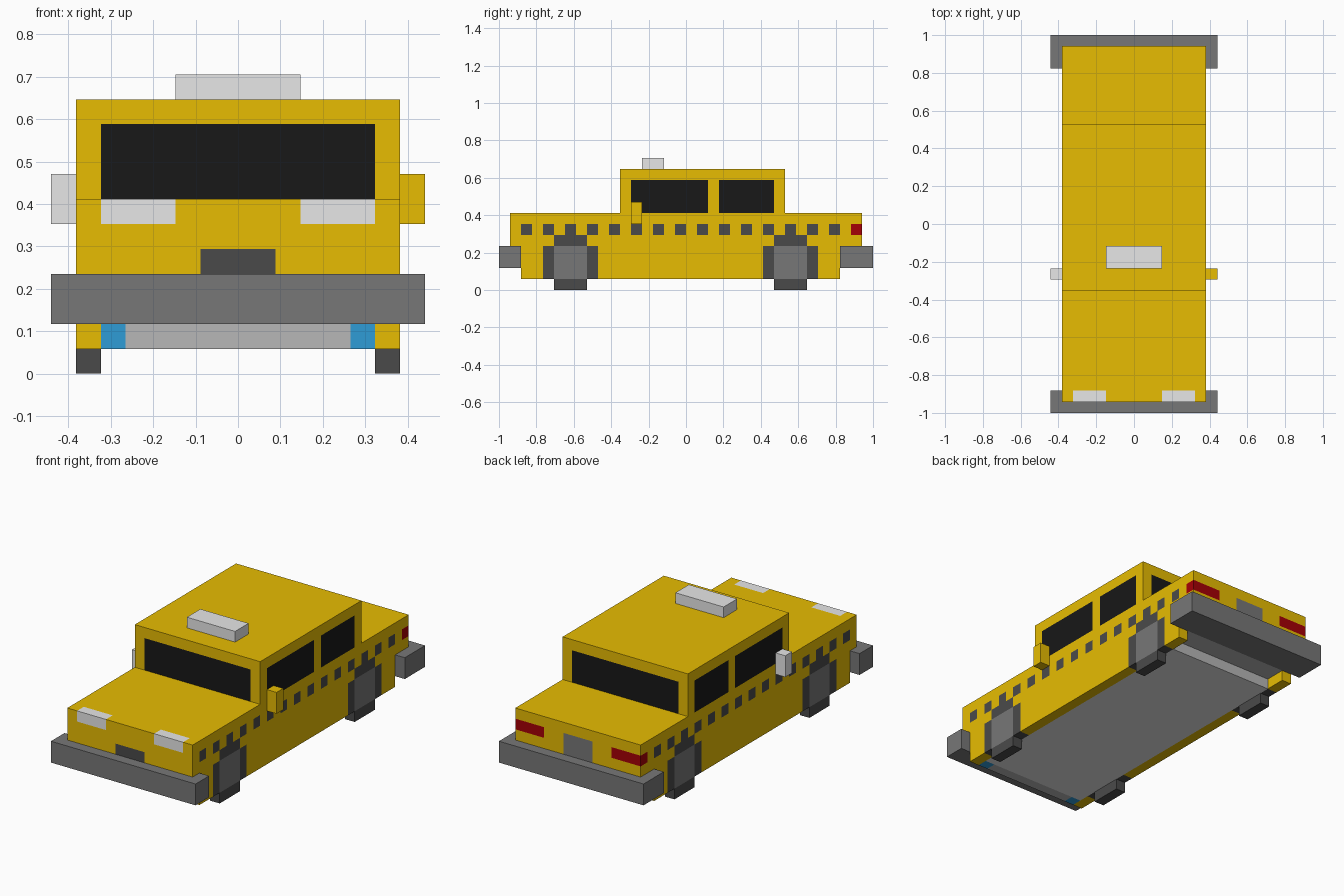
import bpy, bmesh
from mathutils import Vector

if "Cube" in bpy.data.objects:
    bpy.data.objects.remove(bpy.data.objects["Cube"])

U = 1 / 17          # one block of the model's grid, in scene units


def material(name, r, g, b):
    lin = [(c / 255 / 12.92 if c < 11 else ((c / 255 + 0.055) / 1.055) ** 2.4) for c in (r, g, b)]
    m = bpy.data.materials.new(name)
    m.diffuse_color = (*lin, 1)
    m.use_nodes = True
    m.node_tree.nodes["Principled BSDF"].inputs["Base Color"].default_value = m.diffuse_color
    return m


MATS = {n: material(n, *c) for n, c in {
    "yellow": (232, 189, 2), "pale_grey": (232, 232, 232), "floor_grey": (183, 183, 183),
    "mid_grey": (119, 119, 119), "dark_grey": (74, 74, 74), "glass_black": (24, 24, 24),
    "blue": (47, 156, 214), "red": (165, 0, 6)}.items()}


def box(name, lo, hi, colour, paints=()):
    """Box in grid blocks. Each paint (lo, hi, colour) is a region, mirrored in x,
    whose limits are cut into the box and whose faces take its colour."""
    bm = bmesh.new()
    bmesh.ops.create_cube(bm, size=1)
    lo, hi = Vector(lo), Vector(hi)
    for v in bm.verts:
        v.co = [(lo[i] + hi[i]) / 2 + v.co[i] * (hi[i] - lo[i]) for i in range(3)]
    paints = [p for p in paints if p[0][2] < hi.z + 0.01 and p[1][2] > lo.z - 0.01]
    for axis in range(3):
        cuts = {round(c[axis], 1) for p in paints for c in p[:2]}
        if axis == 0:
            cuts |= {-c for c in cuts}
        for c in sorted(cuts):
            if lo[axis] + 0.01 < c < hi[axis] - 0.01:
                co, no = Vector(), Vector()
                co[axis], no[axis] = c, 1
                bmesh.ops.bisect_plane(bm, geom=bm.verts[:] + bm.edges[:] + bm.faces[:],
                                       plane_co=co, plane_no=no)
    names = [colour] + sorted({p[2] for p in paints} - {colour})
    for f in bm.faces:
        c = f.calc_center_median()
        c.x = abs(c.x)
        for a, b, col in paints:
            if all(a[i] - 0.01 < c[i] < b[i] + 0.01 for i in range(3)):
                f.material_index = names.index(col)
    bmesh.ops.scale(bm, vec=(U, U, U), verts=bm.verts)
    me = bpy.data.meshes.new(name)
    bm.to_mesh(me)
    bm.free()
    for n in names:
        me.materials.append(MATS[n])
    ob = bpy.data.objects.new(name, me)
    bpy.context.collection.objects.link(ob)
    return ob


S = 6.5             # half width of the body
WHEELS = {"front": -10.5, "rear": 9.5}

# Wheels painted on the sides: wide tyre, narrower crown, hub
wheel_paint = []
for y in WHEELS.values():
    wheel_paint += [((5.5, y - 2.5, 1), (S, y + 2.5, 4), "dark_grey"),
                    ((S, y - 1.5, 4), (S, y + 1.5, 5), "dark_grey"),
                    ((S, y - 1.5, 1), (S, y + 1.5, 4), "mid_grey")]

# Checker band, lamps, grille and rear plate
trim_paint = [((S, -15 + 2 * k, 5), (S, -14 + 2 * k, 6), "dark_grey") for k in range(15)]
trim_paint += [((2.5, -16, 6), (5.5, -15, 7), "pale_grey"),
               ((3.5, 15, 5), (S, 16, 6), "red"),
               ((0, -16, 4), (1.5, -16, 5), "dark_grey"),
               ((0, 16, 4), (1.5, 16, 6), "mid_grey")]

# Windows: windscreen, rear window, two per side
window_paint = [((0, -6, 7), (5.5, -6, 10), "glass_black"),
                ((0, 9, 7), (5.5, 9, 10), "glass_black"),
                ((S, -5, 7), (S, 2, 10), "glass_black"),
                ((S, 3, 7), (S, 8, 10), "glass_black")]

under_paint = [((0, 12, 2), (5.5, 14, 2), "floor_grey")]

# Body shells
box("lower_body", (-S, -15, 2), (S, 14, 4), "yellow", wheel_paint + under_paint)
box("upper_body", (-S, -16, 4), (S, 16, 7), "yellow", wheel_paint[1::3] + trim_paint)
box("cabin", (-S, -6, 7), (S, 9, 11), "yellow", window_paint)

# Floor pan with a pale underside and blue front lamps, stopping short of the rear
box("floor_pan", (-5.5, -15, 1), (5.5, 12, 2), "floor_grey",
    [((0, -14, 1), (5.5, 12, 1), "pale_grey"),
     ((4.5, -15, 1), (5.5, -14, 2), "blue")])

# Bumpers and roof sign
box("front_bumper", (-7.5, -17, 2), (7.5, -15, 4), "mid_grey")
box("rear_bumper", (-7.5, 14, 2), (7.5, 17, 4), "mid_grey")
box("roof_sign", (-2.5, -4, 11), (2.5, -2, 12), "pale_grey")

# Sills, tyre bottoms and mirrors on both sides
for side, s, mirror_colour in (("left", -1, "pale_grey"), ("right", 1, "yellow")):
    inner, outer = sorted((s * 5.5, s * S))
    box(side + "_sill", (inner, -15, 1), (outer, 14, 2), "yellow", wheel_paint)
    for end, y in WHEELS.items():
        box(f"{end}_{side}_tyre", (inner, y - 1.5, 0), (outer, y + 1.5, 1), "dark_grey")
    a, b = sorted((s * S, s * 7.5))
    box(side + "_mirror", (a, -5, 6), (b, -4, 8), mirror_colour)
